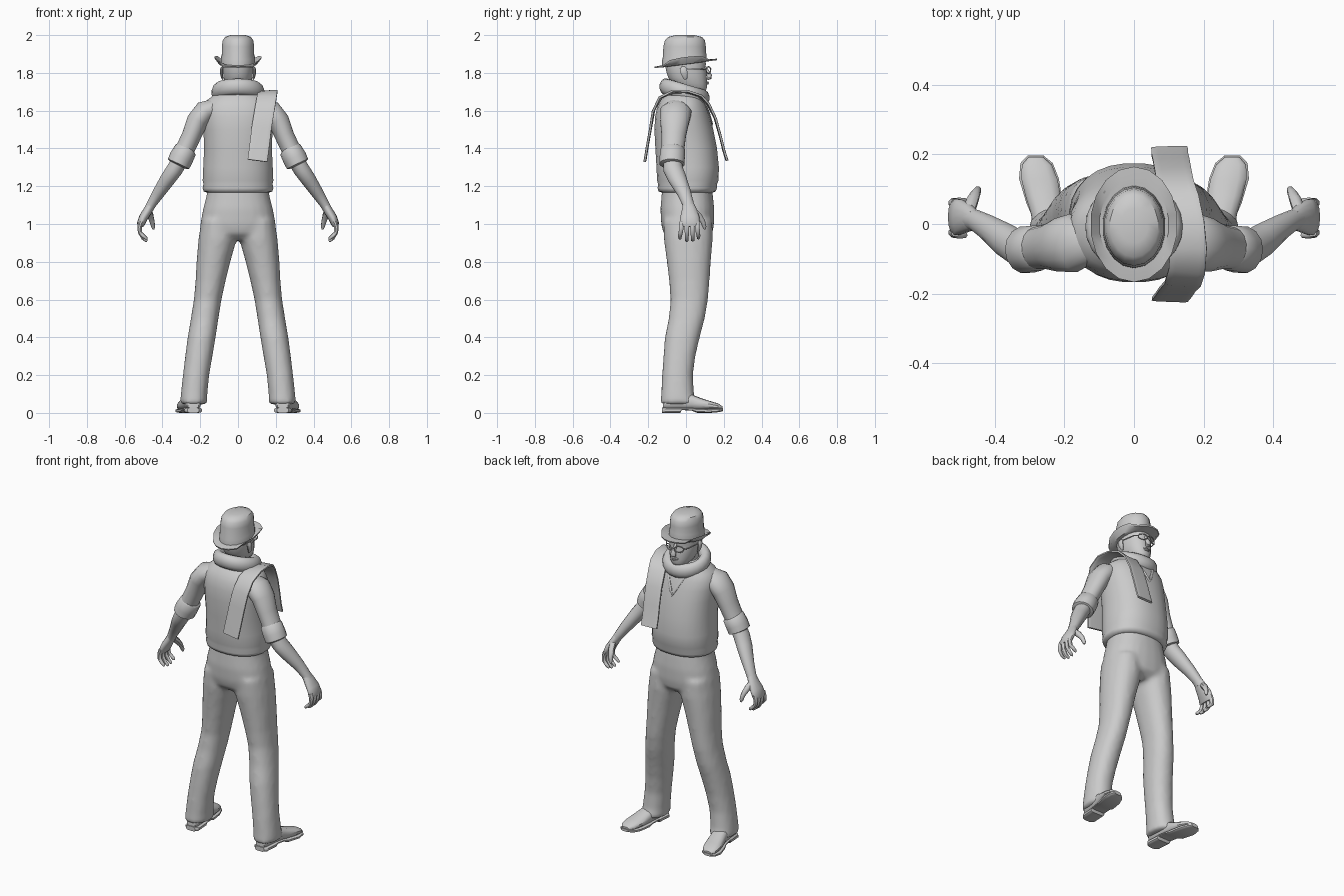
import bpy, bmesh
from math import sin, cos, pi, radians
from mathutils import Vector as V
from mathutils.bvhtree import BVHTree


def loft(name, rings, n=16, e=2.0, closed=False, mirror=False, deform=None, angle=45):
    """Skin superellipse rings given as (centre, u axis, v axis)."""
    bm = bmesh.new()
    rows = []
    for c, u, v in rings:
        row = []
        for i in range(n):
            a = 2 * pi * (i + 0.5) / n
            s, t = [(1 if f > 0 else -1) * abs(f) ** (2 / e) for f in (cos(a), sin(a))]
            row.append(bm.verts.new(V(c) + V(u) * s + V(v) * t))
        rows.append(row)
    for a, b in zip(rows, rows[1:] + rows[:1] if closed else rows[1:]):
        for i in range(n):
            j = (i + 1) % n
            bm.faces.new((a[i], a[j], b[j], b[i]))
    if not closed:
        bm.faces.new(rows[0])
        bm.faces.new(rows[-1])
    if deform:
        for vert in bm.verts:
            deform(vert.co)
    bmesh.ops.recalc_face_normals(bm, faces=bm.faces)
    me = bpy.data.meshes.new(name)
    bm.to_mesh(me)
    bm.free()
    for p in me.polygons:
        p.use_smooth = True
    me.set_sharp_from_angle(angle=radians(angle))
    ob = bpy.data.objects.new(name, me)
    bpy.context.collection.objects.link(ob)
    if mirror:
        ob.modifiers.new("mirror", "MIRROR")
    return ob


def level(z, x0, x1, y0, y1):
    """Horizontal ring from its extents."""
    return ((x0 + x1) / 2, (y0 + y1) / 2, z), ((x1 - x0) / 2, 0, 0), (0, (y1 - y0) / 2, 0)


def stack(name, rows, **kw):
    """Symmetric body from (z, half width, back, front) rows."""
    return loft(name, [level(z, -x, x, b, f) for z, x, b, f in rows], **kw)


def tube(name, pts, radii, ref=(0, 1, 0), closed=False, **kw):
    """Tube along a path; radii are (along ref, across)."""
    pts = [V(p) for p in pts]
    m, rings = len(pts), []
    for i, p in enumerate(pts):
        a = pts[(i - 1) % m] if closed else pts[max(i - 1, 0)]
        b = pts[(i + 1) % m] if closed else pts[min(i + 1, m - 1)]
        t = (b - a).normalized()
        u = V(ref)
        u = (u - t * u.dot(t)).normalized()
        r = radii if isinstance(radii, tuple) else radii[i]
        rings.append((p, u * r[0], t.cross(u) * r[1]))
    return loft(name, rings, closed=closed, **kw)


# Trousers: hips and two legs fused into one skin
parts = [stack("trousers", [(1.2, .16, -.125, .135), (1.15, .167, -.13, .143), (1.08, .185, -.136, .15),
                            (1.0, .2, -.132, .149), (.95, .2, -.12, .14), (.915, .15, -.08, .1)], n=24, e=2.3)]
leg = [(1.02, .02, .195, -.12, .14), (.92, .006, .21, -.118, .142), (.8, .04, .22, -.102, .132),
       (.7, .065, .225, -.09, .125), (.6, .087, .234, -.082, .117), (.5, .103, .25, -.092, .1),
       (.4, .118, .267, -.112, .073), (.3, .135, .28, -.12, .05), (.2, .152, .292, -.127, .037),
       (.1, .162, .303, -.132, .043), (.045, .163, .308, -.137, .058)]
for s in (1, -1):
    parts.append(loft("leg", [level(z, s * a, s * b, c, d) for z, a, b, c, d in leg], n=18, e=2.2))
for p in parts:
    p.select_set(True)
bpy.context.view_layer.objects.active = parts[0]
bpy.ops.object.join()
rm = parts[0].modifiers.new("fuse", "REMESH")
rm.mode, rm.voxel_size, rm.use_smooth_shade = "VOXEL", .014, True
sm = parts[0].modifiers.new("soften", "SMOOTH")
sm.iterations, sm.factor = 4, .5

# Shoes: upper, then sole with heel and arch, as (y, x centre, half width, bottom, top)
for name, rows, e in (
        ("shoe_upper", [(-.122, .237, .028, .02, .06), (-.105, .237, .043, .015, .11), (-.03, .242, .046, .015, .115),
                        (.03, .25, .047, .015, .098), (.08, .261, .052, .015, .078), (.13, .272, .053, .015, .062),
                        (.17, .279, .044, .015, .05), (.192, .282, .022, .018, .036)], 2.5),
        ("shoe_sole", [(-.127, .237, .03, 0, .028), (-.11, .237, .046, 0, .028), (-.03, .242, .046, 0, .028),
                       (-.022, .243, .046, .015, .028), (.03, .25, .047, .012, .026), (.06, .257, .053, 0, .024),
                       (.13, .273, .058, 0, .022), (.175, .28, .047, .004, .024), (.197, .283, .023, .01, .026)], 4)):
    loft(name, [((x, y, (a + b) / 2), (w, 0, 0), (0, 0, (b - a) / 2)) for y, x, w, a, b in rows],
         n=14, e=e, mirror=True, angle=35)

# Vest with a gathered hem
vest = stack("vest", [(1.165, .16, -.125, .14), (1.172, .182, -.146, .157), (1.19, .188, -.151, .165),
                      (1.212, .184, -.149, .165), (1.23, .188, -.154, .173), (1.3, .185, -.157, .175),
                      (1.4, .18, -.163, .165), (1.5, .184, -.168, .145), (1.57, .189, -.164, .127),
                      (1.62, .186, -.153, .11), (1.655, .165, -.135, .095), (1.685, .125, -.11, .08),
                      (1.71, .08, -.08, .06)], n=28, e=2.3, angle=60)

# V neckline trim laid on the vest front
vb = BVHTree.FromPolygons([v.co for v in vest.data.vertices], [list(p.vertices) for p in vest.data.polygons])
neck = []
for i in range(-5, 6):
    hit = vb.ray_cast(V((.013 * i, 1, 1.53 + .026 * abs(i))), V((0, -1, 0)))[0]
    if hit:
        neck.append(hit)
tube("neckline_trim", neck, (.006, .009), n=8)

# Sleeves, rolled cuffs and forearms
tube("sleeve", [(.12, -.05, 1.62), (.175, -.055, 1.595), (.215, -.06, 1.545), (.245, -.065, 1.47), (.285, -.07, 1.385),
                (.305, -.073, 1.34)],
     [(.06, .045), (.085, .06), (.078, .058), (.066, .052), (.06, .051), (.06, .05)], mirror=True)
tube("rolled_cuff", [(.273, -.068, 1.4), (.277, -.069, 1.393), (.3, -.073, 1.35), (.315, -.074, 1.318),
                     (.318, -.074, 1.312)],
     [(.06, .052), (.066, .06), (.068, .064), (.068, .062), (.05, .05)], mirror=True, n=14)
tube("forearm", [(.3, -.073, 1.35), (.335, -.068, 1.29), (.37, -.046, 1.24), (.42, -.01, 1.165), (.455, .01, 1.11),
                 (.472, .015, 1.08)],
     [(.05, .044), (.052, .044), (.049, .041), (.037, .033), (.031, .026), (.032, .024)], mirror=True)

# Hands
tube("palm", [(.46, .012, 1.105), (.475, .017, 1.075), (.5, .02, 1.035), (.515, .02, 1.0), (.517, .02, .985)],
     [(.03, .022), (.04, .024), (.052, .024), (.054, .021), (.048, .014)], mirror=True, n=14)
for i, (y0, y1, drop) in enumerate([(-.024, -.032, .012), (.005, .004, 0), (.034, .036, .002), (.06, .066, .014)]):
    tube("finger", [(.513, y0, 1.01), (.521, y0, .985), (.519, (y0 + y1) / 2, .955), (.502, y1, .925 + drop),
                    (.486, y1, .912 + drop), (.481, y1, .908 + drop)],
         [(.013, .013), (.013, .013), (.012, .012), (.0105, .0105), (.009, .009), (.004, .004)],
         n=8, mirror=True)
tube("thumb", [(.475, .035, 1.075), (.465, .066, 1.045), (.455, .088, 1.015), (.449, .098, .985), (.447, .1, .972)],
     [(.018, .018), (.018, .018), (.014, .014), (.011, .011), (.005, .005)], n=8, ref=(1, 0, 0), mirror=True)

# Neck and head
stack("neck", [(1.6, .065, -.08, .05), (1.7, .06, -.078, .045), (1.78, .06, -.08, .04)], n=14)
stack("head", [(1.698, .025, .05, .095), (1.703, .042, .01, .105), (1.72, .058, -.04, .111), (1.745, .069, -.075, .112),
               (1.775, .077, -.095, .111), (1.805, .08, -.105, .108), (1.83, .081, -.11, .102),
               (1.845, .081, -.112, .107), (1.88, .078, -.11, .1)], n=20, e=2.2, angle=70)

# Face features: nose, lips, ears
tube("nose", [(0, .1, 1.835), (0, .112, 1.81), (0, .124, 1.785), (0, .124, 1.774), (0, .112, 1.766)],
     [(.008, .006), (.01, .01), (.016, .014), (.018, .012), (.01, .006)], n=10, ref=(1, 0, 0))
for z, w in ((1.75, .026), (1.742, .022)):
    tube("lip", [(-w, .103, z - .002), (-w / 2, .112, z), (0, .115, z), (w / 2, .112, z), (w, .103, z - .002)],
         [(.002, .002), (.005, .005), (.005, .006), (.005, .005), (.002, .002)], n=8, ref=(0, 0, 1))
tube("ear", [(.08, -.004, 1.765), (.084, -.004, 1.775), (.088, -.01, 1.8), (.088, -.014, 1.82), (.082, -.012, 1.832)],
     [(.006, .004), (.013, .006), (.019, .008), (.02, .008), (.01, .005)], n=10, mirror=True)

# Glasses
tube("glasses_rim", [(.034 + .024 * cos(a * pi / 8), .119 - .012 * cos(a * pi / 8), 1.815 + .018 * sin(a * pi / 8))
                     for a in range(16)], (.003, .003), closed=True, n=6, mirror=True)
tube("glasses_arm", [(.058, .107, 1.818), (.076, .085, 1.82), (.088, 0, 1.822)], (.003, .003), n=6,
     ref=(0, 0, 1), mirror=True)
tube("glasses_bridge", [(-.011, .13, 1.818), (0, .132, 1.822), (.011, .13, 1.818)], (.003, .003), n=6)


# Hat: brim tilts up to the front and curls at the sides
def shape_brim(co):
    if co.z < 1.9:
        co.z += .13 * co.y
    if abs(co.x) > .085 and co.z < 1.885 and (co.x / .1) ** 2 + (co.y / .13) ** 2 > 1.1:
        co.z += .03 * min(1, (co.x / .12) ** 2)


stack("hat", [(1.845, .082, -.115, .105), (1.846, .1, -.138, .132), (1.846, .123, -.165, .163),
              (1.854, .126, -.167, .165), (1.856, .1, -.138, .132), (1.856, .091, -.127, .11), (1.886, .09, -.126, .108),
              (1.9, .086, -.122, .105), (1.94, .087, -.12, .105), (1.972, .082, -.112, .1),
              (1.99, .07, -.095, .085), (2.0, .04, -.055, .045)], n=18, deform=shape_brim, angle=38)

# Scarf: loop round the neck and tails over one shoulder
tube("scarf_loop", [(.108 * cos(a * pi / 12), -.008 + .1 * sin(a * pi / 12), 1.697 - .03 * sin(a * pi / 12))
                    for a in range(24)], (.044, .033), ref=(0, 0, 1), closed=True, n=12)
tube("scarf_tail", [(.103, -.217, 1.335), (.113, -.205, 1.41), (.125, -.187, 1.51), (.14, -.172, 1.6),
                    (.152, -.135, 1.67), (.157, -.07, 1.7), (.15, .0, 1.7), (.135, .07, 1.68), (.12, .115, 1.64),
                    (.112, .155, 1.56), (.107, .183, 1.46), (.103, .2, 1.39), (.102, .217, 1.335)],
     (.053, .007), ref=(1, 0, .1), n=12, e=6)
